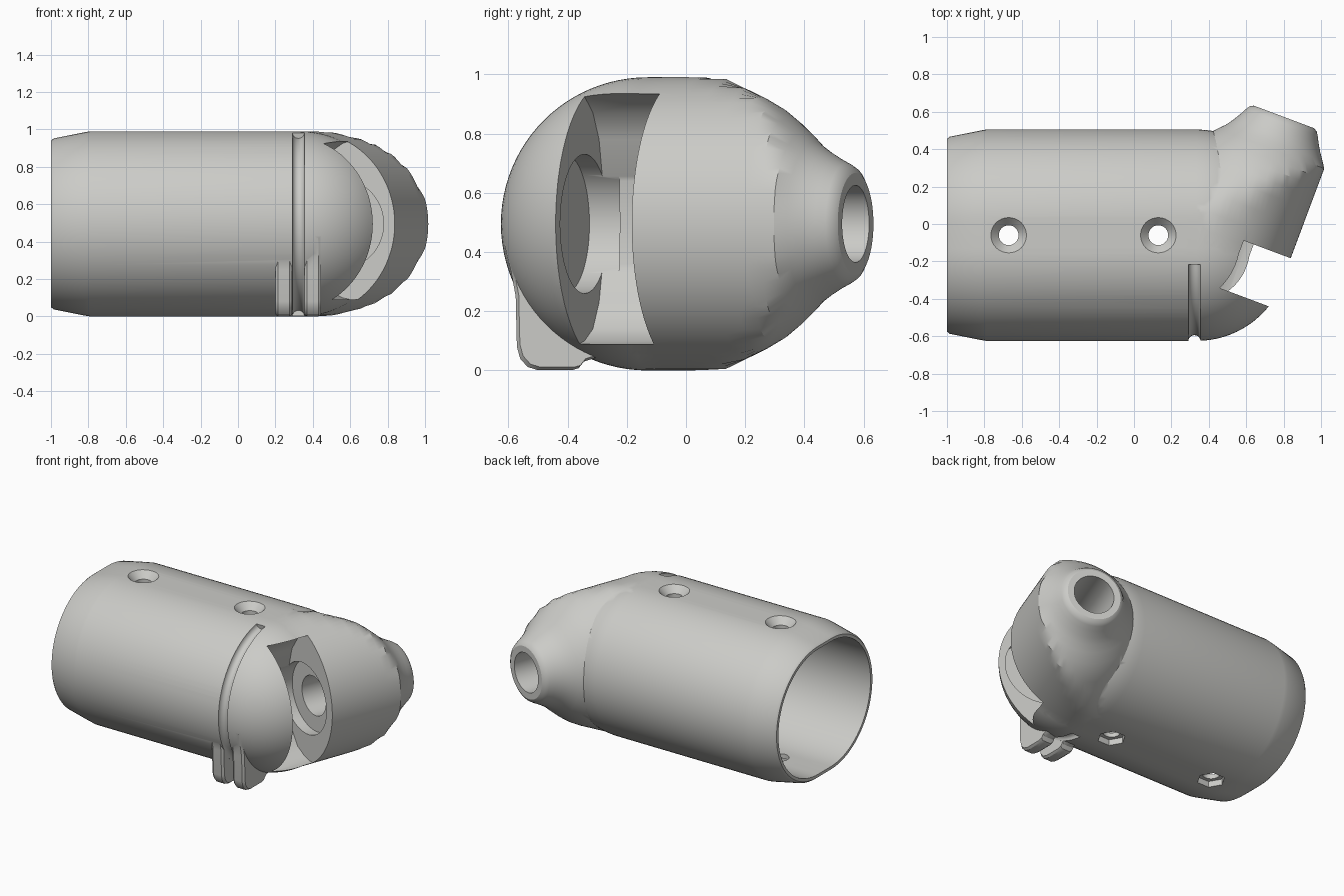
import bpy, bmesh, math
from mathutils import Vector

if "Cube" in bpy.data.objects:
    bpy.data.objects.remove(bpy.data.objects["Cube"])

ANG = math.radians(20.5)
CA, SA = math.cos(ANG), math.sin(ANG)
ZC, R, YC, OFF = 0.495, 0.495, -0.06, 0.07   # body height, radius, centre, flat half-width


def elbow(t, s, z):
    """Point in the tilted frame: s runs along the nozzle, t across it."""
    return Vector((SA * s + CA * t, CA * s - SA * t, z))


def loft(name, rings):
    """Closed solid skinned through equal-length rings."""
    bm = bmesh.new()
    vs = [[bm.verts.new(p) for p in ring] for ring in rings]
    n = len(vs[0])
    for a, b in zip(vs, vs[1:]):
        for i in range(n):
            j = (i + 1) % n
            bm.faces.new((a[i], a[j], b[j], b[i]))
    bm.faces.new(vs[0])
    bm.faces.new(vs[-1])
    bmesh.ops.recalc_face_normals(bm, faces=bm.faces)
    me = bpy.data.meshes.new(name)
    bm.to_mesh(me)
    bm.free()
    ob = bpy.data.objects.new(name, me)
    bpy.context.collection.objects.link(ob)
    return ob


def combine(target, tool, op):
    """Apply a boolean and discard the tool."""
    mod = target.modifiers.new(op, 'BOOLEAN')
    mod.operation, mod.object, mod.solver = op, tool, 'EXACT'
    bpy.context.view_layer.objects.active = target
    bpy.ops.object.modifier_apply(modifier=mod.name)
    bpy.data.objects.remove(tool)


def stadium(x, r, n=48):
    pts = []
    for side in (1, -1):
        for i in range(n + 1):
            a = -math.pi / 2 + math.pi * i / n
            pts.append((x, YC + side * (OFF + r * math.cos(a)), ZC + side * r * math.sin(a)))
    return pts


def tilted_cylinder(name, r, s0, s1, t=0.55, n=64):
    angles = [2 * math.pi * i / n for i in range(n)]
    return loft(name, [[elbow(t + r * math.cos(a), s, ZC + r * math.sin(a)) for a in angles]
                       for s in (s0, s1)])


def upright(name, x, levels, n):
    """Vertical revolved solid from (z, radius) levels."""
    return loft(name, [[(x + r * math.cos(2 * math.pi * i / n),
                         YC + r * math.sin(2 * math.pi * i / n), z) for i in range(n)]
                       for z, r in levels])


# Flattened tube with chamfered open end and rounded closed end
rings = [stadium(-1, 0.445), stadium(-0.985, 0.457), stadium(-0.82, 0.49),
         stadium(-0.79, R)]
for i in range(21):
    a = math.radians(86) * i / 20
    rings.append(stadium(0.335 + R * math.sin(a), R * math.cos(a)))
housing = loft("housing", rings)

# Angled elbow flaring in to the outlet nozzle
profile = [(0.0, 0.8), (0.1, 0.66), (0.2, 0.565), (0.3, 0.51), (0.4, 0.46), (0.47, 0.428),
           (0.53, 0.395), (0.58, 0.357), (0.634, 0.31), (0.67, 0.275), (0.71, 0.247),
           (0.752, 0.222), (0.785, 0.205), (0.805, 0.192), (0.817, 0.172)]
rings = []
for s, r in profile:
    ring = []
    for i in range(96):
        a = 2 * math.pi * i / 96
        c, q = math.cos(a), math.sin(a)
        limit = -0.195 * c + math.sqrt(0.494 ** 2 - (0.195 * q) ** 2)
        rho = min(r, limit)
        ring.append(elbow(0.55 + rho * c, s, ZC + rho * q))
    rings.append(ring)
combine(housing, loft("nozzle", rings), 'UNION')

# Twin lugs below the front, split by the channel
lug = [(-0.612, 0.42), (-0.59, 0.33), (-0.575, 0.25), (-0.571, 0.08), (-0.56, 0.04),
       (-0.535, 0.012), (-0.5, 0.001), (-0.385, 0.001), (-0.362, 0.008), (-0.345, 0.03),
       (-0.3, 0.045), (-0.28, 0.2), (-0.4, 0.42)]
for x0, x1 in ((0.2, 0.29), (0.355, 0.445)):
    tool = loft("lug", [[(x + dx, YC + (y - YC) * k, ZC + (z - ZC) * k) for y, z in lug]
                        for x, dx, k in ((x0, 0, 0.98), (x0, 0.015, 1),
                                         (x1, -0.015, 1), (x1, 0, 0.98))])
    combine(housing, tool, 'UNION')

# Channel around the front half
rings = []
for i in range(49):
    a = math.radians(100 + 165 * i / 48)
    rings.append([(0.323 + 0.033 * math.cos(b),
                   -0.13 + (0.497 + 0.033 * math.sin(b)) * math.cos(a),
                   ZC + (0.497 + 0.033 * math.sin(b)) * math.sin(a))
                  for b in [2 * math.pi * j / 16 for j in range(16)]])
combine(housing, loft("channel_cutter", rings), 'DIFFERENCE')

# Hollow interior
combine(housing, loft("cavity_cutter", [stadium(-1.05, 0.425), stadium(0.21, 0.425)]),
        'DIFFERENCE')

# Cross slot with rounded back wall
slot = [(1.3, 0.94), (0.6, 0.94), (0.55, 0.925), (0.47, 0.87), (0.41, 0.78), (0.375, 0.64),
        (0.37, 0.5), (0.375, 0.36), (0.41, 0.23), (0.47, 0.14), (0.55, 0.1), (0.6, 0.09),
        (1.3, 0.09)]
combine(housing, loft("slot_cutter", [[elbow(t, s, z) for t, z in slot]
                                      for s in (-0.16, 0.122)]), 'DIFFERENCE')

# Round seats on both slot walls and the outlet bore
for r, s0, s1 in ((0.235, -0.23, -0.1), (0.235, 0.06, 0.19), (0.13, 0.15, 0.9)):
    combine(housing, tilted_cylinder("bore_cutter", r, s0, s1), 'DIFFERENCE')

# Countersunk screw holes above, hexagonal nut pockets below
for x in (-0.67, 0.13):
    combine(housing, upright("screw_cutter", x, [(-0.1, 0.053), (0.945, 0.053),
                                                 (0.99, 0.095), (1.05, 0.095)], 32), 'DIFFERENCE')
    combine(housing, upright("nut_cutter", x, [(-0.1, 0.088), (0.04, 0.088)], 6), 'DIFFERENCE')

# Single grey plastic
mat = bpy.data.materials.new("light_grey")
mat.diffuse_color = (0.6, 0.6, 0.575, 1)
mat.use_nodes = True
mat.node_tree.nodes["Principled BSDF"].inputs["Base Color"].default_value = mat.diffuse_color
housing.data.materials.clear()
housing.data.materials.append(mat)
for p in housing.data.polygons:
    p.material_index = 0
bpy.ops.object.select_all(action='DESELECT')
housing.select_set(True)
bpy.context.view_layer.objects.active = housing
bpy.ops.object.shade_smooth_by_angle(angle=math.radians(30))
